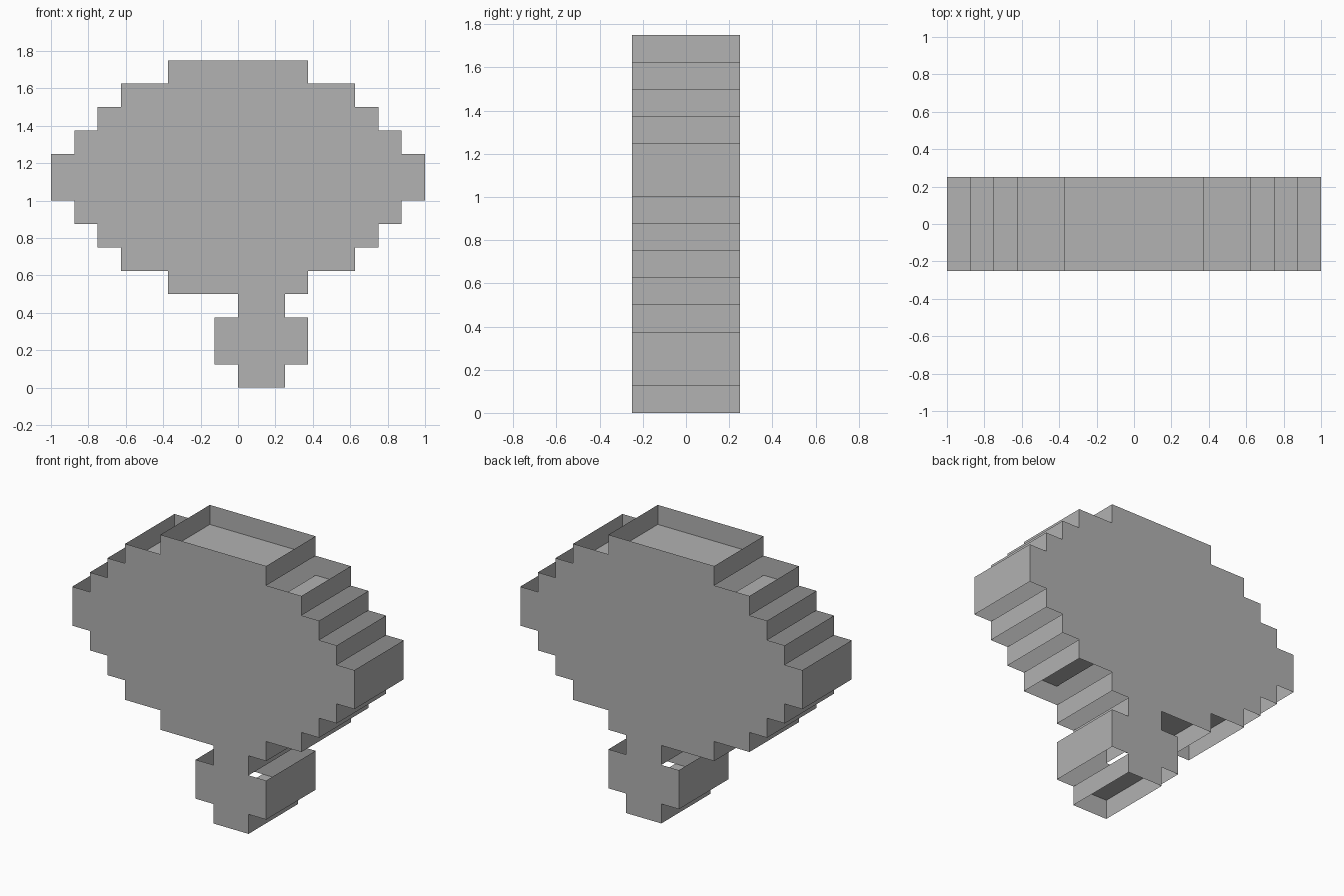
import bpy
import bmesh

cube = bpy.data.objects.get("Cube")
if cube:
    bpy.data.objects.remove(cube, do_unlink=True)

UNIT = 0.125   # one block of the stepped outline
HALF_DEPTH = 0.25

# Trunk rows (left, right, bottom, top) and crown rows, in blocks
rows = [(0, 2, 0, 1), (-1, 3, 1, 3), (0, 2, 3, 4)]
z = 4
for half_width in (3, 5, 6, 7, 8, 7, 6, 5, 3):
    height = 2 if half_width == 8 else 1
    rows.append((-half_width, half_width, z, z + height))
    z += height

# Closed outline: up the right side, down the left
outline = []
for left, right, low, high in rows:
    outline += [(right, low), (right, high)]
for left, right, low, high in reversed(rows):
    outline += [(left, high), (left, low)]

bm = bmesh.new()


def add_face(points):
    bm.faces.new([bm.verts.new((x * UNIT, y, z * UNIT)) for x, y, z in points])


def add_strip(a, b):
    """Quad spanning the full depth between two outline points."""
    add_face([(a[0], -HALF_DEPTH, a[1]), (a[0], HALF_DEPTH, a[1]),
              (b[0], HALF_DEPTH, b[1]), (b[0], -HALF_DEPTH, b[1])])


# Front and back panels
add_face([(x, -HALF_DEPTH, z) for x, z in outline])
add_face([(x, HALF_DEPTH, z) for x, z in reversed(outline)])

# Upright side walls, and shelves sunk one block inside each open step
shelves = set()
for a, b in zip(outline, outline[1:] + outline[:1]):
    if a[0] == b[0]:
        add_strip(a, b)
        continue
    level = a[1] + (1 if b[0] > a[0] else -1)
    key = (min(a[0], b[0]), max(a[0], b[0]), level)
    if key not in shelves:
        shelves.add(key)
        add_strip((a[0], level), (b[0], level))

bmesh.ops.remove_doubles(bm, verts=bm.verts, dist=0.0001)
mesh = bpy.data.meshes.new("hollow_tree_shell")
bm.to_mesh(mesh)
bm.free()

# Plain grey material
grey = bpy.data.materials.new("plain_grey")
grey.use_nodes = True
color = (0.445, 0.445, 0.445, 1.0)
grey.diffuse_color = color
grey.node_tree.nodes["Principled BSDF"].inputs["Base Color"].default_value = color
mesh.materials.append(grey)

shell = bpy.data.objects.new("hollow_tree_shell", mesh)
bpy.context.collection.objects.link(shell)
